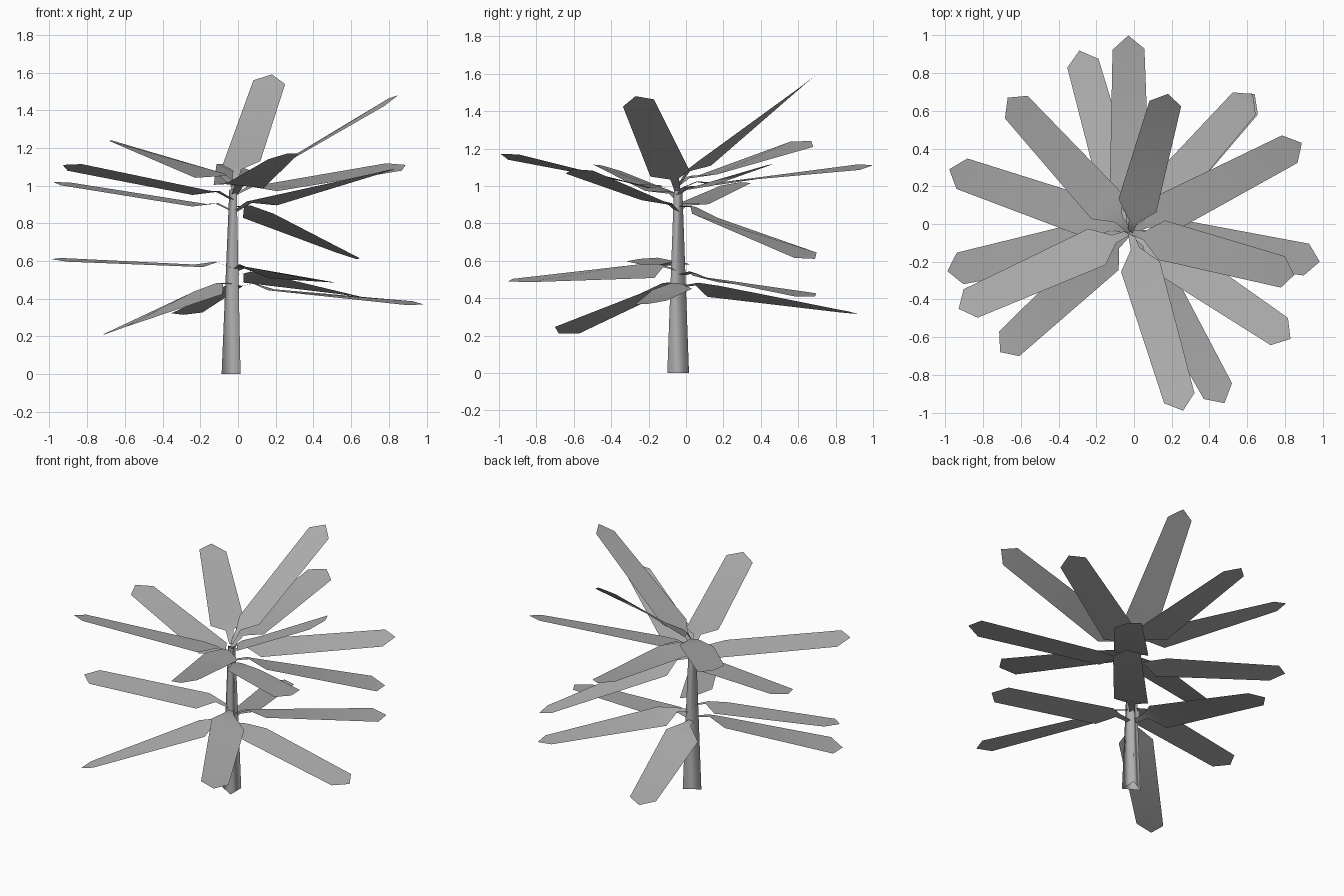
import bpy
import bmesh
from math import cos, sin, pi
from mathutils import Vector, Matrix

cube = bpy.data.objects.get("Cube")
if cube:
    bpy.data.objects.remove(cube, do_unlink=True)

grey = bpy.data.materials.new("plain grey")
grey.use_nodes = True
colour = (0.43, 0.43, 0.43, 1)
grey.diffuse_color = colour
grey.node_tree.nodes["Principled BSDF"].inputs["Base Color"].default_value = colour

STEM = Vector((-0.02, -0.042, 0))

# Leaf outline: distance along, half width, height of the stalk arch
OUTLINE = [(0, 0.014, 0), (0.1, 0.024, 0.03), (0.195, 0.107, 0.005), (0.93, 0.086, 0)]


def finish(name, bm, angle):
    mesh = bpy.data.meshes.new(name)
    bm.to_mesh(mesh)
    bm.free()
    mesh.materials.append(grey)
    obj = bpy.data.objects.new(name, mesh)
    bpy.context.collection.objects.link(obj)
    bpy.ops.object.select_all(action='DESELECT')
    obj.select_set(True)
    bpy.context.view_layer.objects.active = obj
    bpy.ops.object.shade_smooth_by_angle(angle=angle)


def leaf(name, base_z, tip, base_roll, tip_roll):
    """A strap leaf on an arched stalk, twisting gently towards its tip."""
    base = STEM + Vector((0, 0, base_z))
    span = Vector(tip) - base
    along = span.normalized()
    level = Vector((0, 0, 1)).cross(along).normalized()
    up = along.cross(level)
    bm = bmesh.new()
    rows = []
    for s, half, arch in OUTLINE:
        # positive roll raises the left edge
        roll = base_roll + (tip_roll - base_roll) * s
        side = Matrix.Rotation(roll, 3, along) @ level
        mid = base + span * s + up * arch
        rows.append([bm.verts.new(mid - side * half), bm.verts.new(mid + side * half)])
    for (a, b), (c, d) in zip(rows, rows[1:]):
        bm.faces.new((a, c, d, b))
    end = bm.verts.new(tip)
    bm.faces.new((rows[-1][0], end, rows[-1][1]))
    finish(name, bm, 0.7)


# Three-sided tapered trunk, open at the foot, with smooth shading
bm = bmesh.new()
low, high = [[bm.verts.new((STEM.x - radius * cos(k * 2 * pi / 3),
                            STEM.y - radius * sin(k * 2 * pi / 3), z)) for k in range(3)]
             for radius, z in ((0.067, 0), (0.026, 0.98))]
for k in range(3):
    n = (k + 1) % 3
    bm.faces.new((low[k], low[n], high[n], high[k]))
finish("trunk", bm, pi)

# Leaves: height on the trunk, tip, roll at the base and at the tip
UPPER = [
    (1.0, (0.18, 0.69, 1.59), -0.2, 0.18),
    (0.96, (0.85, -0.27, 1.48), 0.15, 0.27),
    (1.0, (-0.67, 0.67, 1.24), -0.17, 0.2),
    (0.92, (-0.93, -0.45, 1.11), 0.08, 0.22),
    (0.98, (-0.03, 1.0, 1.11), -0.12, 0.2),
    (0.95, (0.26, -0.99, 1.17), -0.17, 0.2),
    (0.86, (0.83, -0.61, 1.09), -0.2, 0.12),
    (0.95, (0.89, 0.43, 1.11), 0.12, 0.24),
    (0.86, (-0.98, 0.29, 1.02), -0.06, -0.08),
    (0.89, (0.63, 0.69, 0.61), -0.18, 0.2),
]
LOWER = [
    (0.56, (-0.99, -0.25, 0.61), -0.05, -0.12),
    (0.52, (0.64, 0.69, 0.41), -0.24, 0.12),
    (0.46, (0.985, -0.2, 0.37), 0, 0.13),
    (0.55, (0.48, -0.95, 0.49), -0.4, -0.08),
    (0.48, (-0.71, -0.68, 0.21), -0.15, 0.24),
    (0.46, (-0.29, 0.92, 0.315), -0.35, 0),
]
for tier, leaves in (("upper_leaf", UPPER), ("lower_leaf", LOWER)):
    for i, spec in enumerate(leaves, 1):
        leaf(f"{tier}_{i}", *spec)
